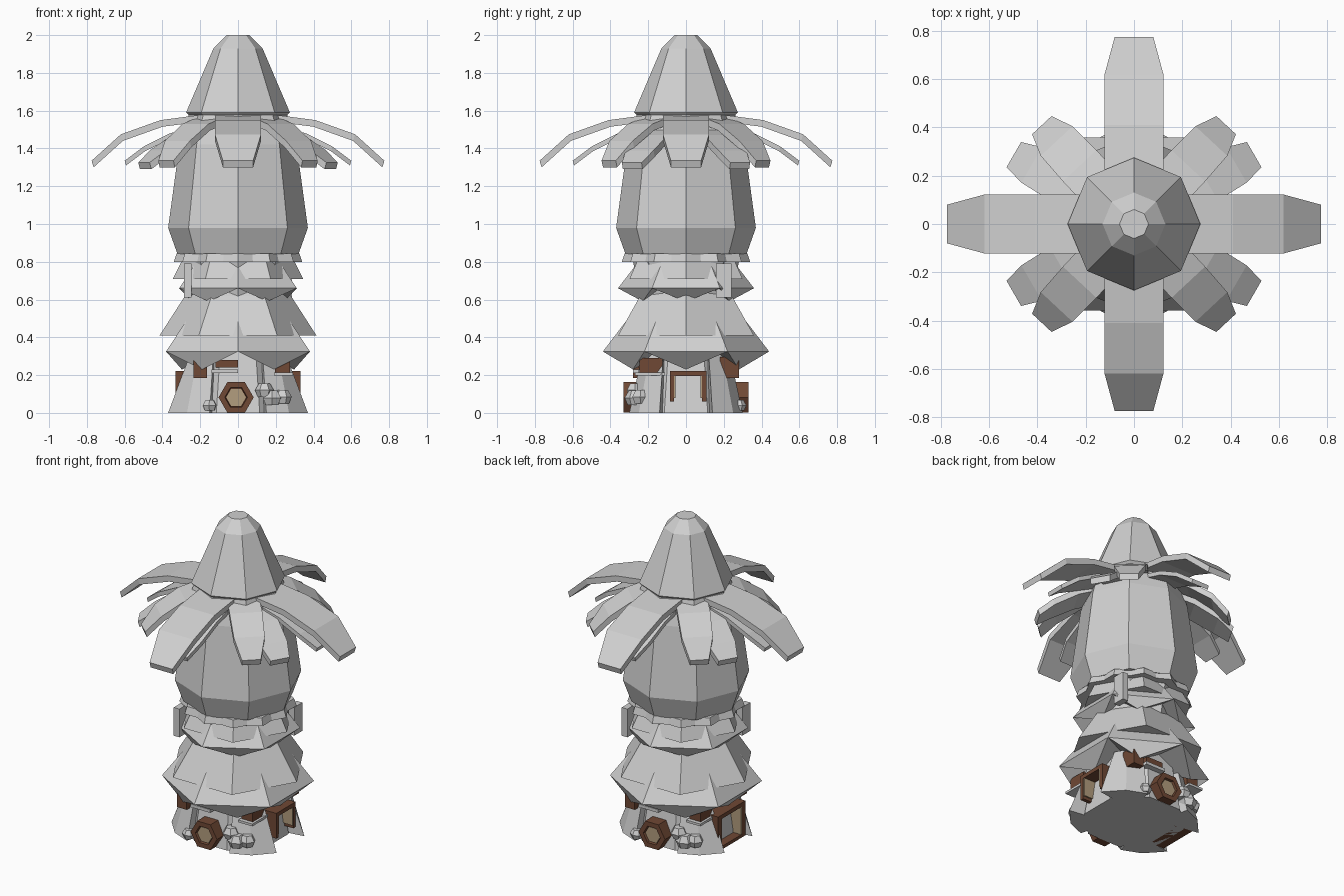
import bpy
import bmesh
from math import cos, sin, pi, radians
from mathutils import Matrix, Vector

cube = bpy.data.objects.get("Cube")
if cube:
    bpy.data.objects.remove(cube, do_unlink=True)


def material(name, rgb):
    m = bpy.data.materials.new(name)
    m.use_nodes = True
    m.diffuse_color = (*rgb, 1)
    m.node_tree.nodes["Principled BSDF"].inputs["Base Color"].default_value = (*rgb, 1)
    return m


GREY = material("pale grey", (0.63, 0.63, 0.63))
WOOD = material("brown wood", (0.16, 0.065, 0.035))
TAN = material("tan pane", (0.45, 0.34, 0.21))


def finish(name, bm, mat, matrix=None):
    if matrix:
        bm.transform(matrix)
    bmesh.ops.recalc_face_normals(bm, faces=bm.faces)
    mesh = bpy.data.meshes.new(name)
    bm.to_mesh(mesh)
    bm.free()
    mesh.materials.append(mat)
    ob = bpy.data.objects.new(name, mesh)
    bpy.context.collection.objects.link(ob)
    return ob


def loft(name, rings, mat, matrix=None):
    """Join equal rings of points with quads and cap both ends."""
    bm = bmesh.new()
    loops = [[bm.verts.new(p) for p in ring] for ring in rings]
    n = len(loops[0])
    for a, b in zip(loops, loops[1:]):
        for i in range(n):
            j = (i + 1) % n
            bm.faces.new((a[i], a[j], b[j], b[i]))
    bm.faces.new(loops[0])
    bm.faces.new(loops[-1])
    return finish(name, bm, mat, matrix)


def ring(n, r, z, turn=0.0):
    return [(r * cos(2 * pi * i / n + turn), r * sin(2 * pi * i / n + turn), z) for i in range(n)]


def turned(name, n, profile, mat, turn=0.0, matrix=None):
    return loft(name, [ring(n, r, z, turn) for r, z in profile], mat, matrix)


def box(name, centre, size, mat, matrix=None):
    bm = bmesh.new()
    bmesh.ops.create_cube(bm, size=1, matrix=Matrix.Translation(centre) @ Matrix.Diagonal((*size, 1)))
    return finish(name, bm, mat, matrix)


def spin(deg):
    return Matrix.Rotation(radians(deg), 4, "Z")


# Octagonal cap and trunk
turned("cap", 8, [(0.26, 1.575), (0.275, 1.59), (0.13, 1.93), (0.06, 2.0)], GREY)
turned("trunk", 8, [(0.32, 0.84), (0.37, 0.98), (0.31, 1.42), (0.26, 1.58)], GREY)
turned("core", 8, [(0.2, 0.3), (0.24, 0.6), (0.29, 0.85)], GREY)


# Drooping crown leaves: path points are (distance, half width, height)
def leaf(name, path, angle, thick=0.035):
    rings = [[(r, -w, z), (r, w, z), (r - thick * 0.3, w, z - thick), (r - thick * 0.3, -w, z - thick)]
             for r, w, z in path]
    loft(name, rings, GREY, spin(angle))


BIG = [(0.12, 0.122, 1.588), (0.41, 0.122, 1.55), (0.62, 0.122, 1.475), (0.775, 0.08, 1.335)]
INNER = [(0.22, 0.1, 1.52), (0.36, 0.1, 1.48), (0.5, 0.095, 1.41), (0.6, 0.06, 1.335)]
SMALL = [(0.16, 0.095, 1.58), (0.33, 0.095, 1.53), (0.47, 0.09, 1.44), (0.56, 0.055, 1.335)]
LOW = [(0.2, 0.09, 1.52), (0.35, 0.09, 1.47), (0.49, 0.085, 1.39), (0.575, 0.06, 1.325)]
for k in range(4):
    leaf(f"crown_leaf_{k}", BIG, 90 * k)
    leaf(f"inner_leaf_{k}", INNER, 90 * k, 0.025)
    mirrored = k % 2 == 1
    leaf(f"upper_side_leaf_{k}", SMALL, 90 * k + (43 if mirrored else 47))
    leaf(f"lower_side_leaf_{k}", LOW, 90 * k + (60 if mirrored else 30))


# Hexagonal skirts with hanging points
def skirt(name, top, rim, tip):
    """Ridge corners lie on the y axis; every edge hangs to a point below its middle."""
    bm = bmesh.new()
    up = [bm.verts.new(p) for p in ring(6, *top, pi / 6)]
    low = [bm.verts.new(p) for p in ring(6, *rim, pi / 6)]
    under = bm.verts.new((0, 0, rim[1] + 0.05))
    bm.faces.new(up)
    for i in range(6):
        j = (i + 1) % 6
        a, b = low[i], low[j]
        bm.faces.new((up[i], up[j], b, a))
        mid = (a.co + b.co) / 2
        side = abs(mid.y) < 0.01
        t = bm.verts.new((mid.x * (0.78 if side else 1), mid.y * 0.85, tip))
        bm.faces.new((a, b, t))
        bm.faces.new((a, t, under))
        bm.faces.new((t, b, under))
    finish(name, bm, GREY)


skirt("lower_skirt", (0.2, 0.64), (0.44, 0.325), 0.23)
skirt("upper_skirt", (0.26, 0.79), (0.36, 0.66), 0.59)
turned("lower_under_skirt", 6, [(0.415, 0.41), (0.28, 0.62), (0.22, 0.68)], GREY)
turned("upper_under_skirt", 6, [(0.345, 0.71), (0.3, 0.8)], GREY)
turned("collar", 6, [(0.34, 0.8), (0.325, 0.845)], GREY)
turned("collar_turned", 6, [(0.34, 0.8), (0.325, 0.845)], GREY, pi / 6)
for k in range(2):
    box(f"hanging_plate_{k}", (0.265, 0.2, 0.7), (0.04, 0.08, 0.18), GREY, spin(180 * k))

# Flared foot with corner buttresses
turned("foot", 8, [(0.3, 0), (0.24, 0.36)], GREY, pi / 8)
for sx in (-1, 1):
    for sy in (-1, 1):
        foot = [(0.37, 0.14), (0.27, 0.25), (0.15, 0.3), (0.1, 0.1)]
        head = [(0.25, 0.12), (0.21, 0.19), (0.13, 0.23), (0.1, 0.1)]
        loft("buttress", [[(sx * x, sy * y, 0) for x, y in foot],
                          [(sx * x, sy * y, 0.32) for x, y in head]], GREY)

# Hexagonal windows, front and back
for k in (0, 180):
    facing = spin(k) @ Matrix.Translation((-0.01, -0.22, 0.082)) @ Matrix.Rotation(pi / 2, 4, "X")
    turned("window_frame", 6, [(0.093, 0), (0.093, 0.11), (0.06, 0.11), (0.056, 0.095)], WOOD, 0, facing)
    turned("window_pane", 6, [(0.052, 0.09), (0.052, 0.1)], TAN, 0, facing)


# Deep door frames: a raised one on the left side, a wider grounded one on the right
def door(side, y0, y1, base, thick, angle):
    m = spin(angle)
    mid, high = (y0 + y1) / 2, 0.22 - base
    for y, inward in ((y0, 1), (y1, -1)):
        box(f"{side}_door_post", (0.27, y, base + high / 2), (0.12, thick, high), WOOD, m)
        box(f"{side}_door_lining", (0.278, y + inward * (thick / 2 + 0.004), base + high / 2),
            (0.1, 0.008, high - 0.04), TAN, m)
    box(f"{side}_door_lintel", (0.27, mid, 0.208), (0.12, y1 - y0 + thick, 0.025), WOOD, m)


door("left", -0.075, 0.097, 0.06, 0.022, 0)
door("right", -0.13, 0.11, 0, 0.035, 180)
box("right_door_sill", (-0.28, 0.01, 0.01), (0.1, 0.24, 0.02), WOOD)

# Beams tucked under the skirt
for k in (0, 180):
    m = spin(k)
    box("bracket", (-0.2, -0.23, 0.24), (0.07, 0.1, 0.11), WOOD, m)
    box("cross_beam", (-0.06, -0.23, 0.26), (0.12, 0.05, 0.04), WOOD, m)
    box("slab", (-0.07, -0.24, 0.22), (0.14, 0.08, 0.02), GREY, m)
    box("side_beam", (0.235, -0.185, 0.25), (0.08, 0.12, 0.08), WOOD, m)
    box("side_slab", (0.24, -0.19, 0.205), (0.1, 0.16, 0.015), GREY, m)

# Rubble stones beside the windows
STONES = [((0.14, -0.27, 0.12), 0.05), ((0.18, -0.27, 0.08), 0.055), ((0.235, -0.24, 0.085), 0.05),
          ((-0.15, -0.28, 0.04), 0.04)]
for k in (0, 180):
    for i, (pos, r) in enumerate(STONES):
        place = spin(k) @ Matrix.Translation(Vector(pos)) @ Matrix.Rotation(0.5 * i, 4, "Z")
        turned("stone", 6, [(r * 0.7, -r * 0.7), (r, 0), (r * 0.6, r * 0.7)], GREY, 0, place)
